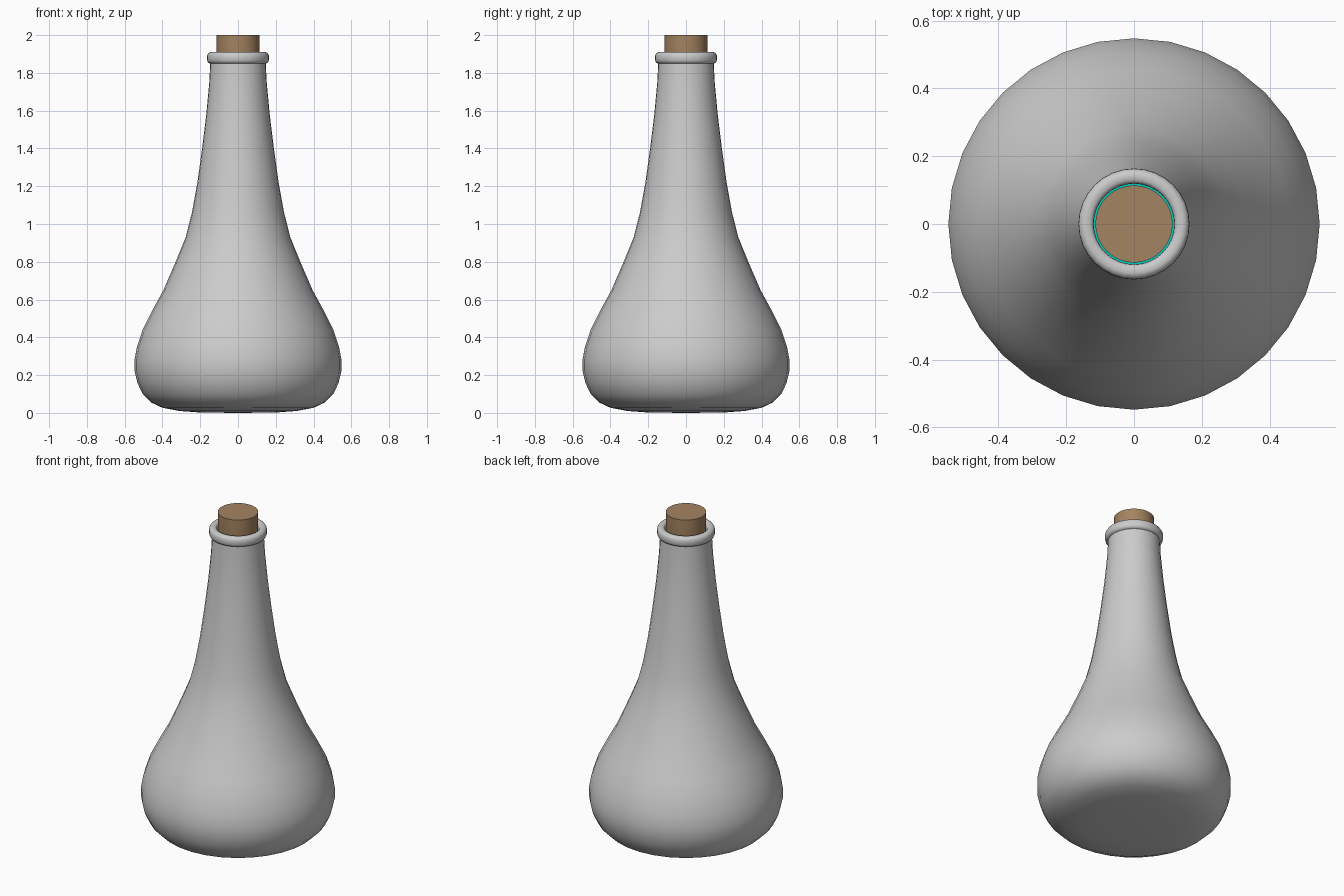
import bpy, bmesh
from math import sin, cos, tau

if "Cube" in bpy.data.objects:
    bpy.data.objects.remove(bpy.data.objects["Cube"])

def lathe(name, profile, sides=32, color=None, angle=0.6):
    """Spin (radius, z) points around the z axis; zero radius makes a pole."""
    bm = bmesh.new()
    rings = []
    for r, z in profile:
        if r == 0:
            rings.append([bm.verts.new((0, 0, z))] * sides)
        else:
            rings.append([bm.verts.new((r * sin(tau * i / sides), r * cos(tau * i / sides), z))
                          for i in range(sides)])
    for a, b in zip(rings, rings[1:]):
        for i in range(sides):
            j = (i + 1) % sides
            bm.faces.new(list(dict.fromkeys((a[i], a[j], b[j], b[i]))))
    bmesh.ops.recalc_face_normals(bm, faces=bm.faces)
    mesh = bpy.data.meshes.new(name)
    bm.to_mesh(mesh)
    bm.free()
    obj = bpy.data.objects.new(name, mesh)
    bpy.context.collection.objects.link(obj)
    if color:
        mat = bpy.data.materials.new(name + "_material")
        mat.diffuse_color = color
        mat.use_nodes = True
        mat.node_tree.nodes["Principled BSDF"].inputs["Base Color"].default_value = mat.diffuse_color
        mesh.materials.append(mat)
    bpy.ops.object.select_all(action='DESELECT')
    obj.select_set(True)
    bpy.context.view_layer.objects.active = obj
    bpy.ops.object.shade_smooth_by_angle(angle=angle)
    return obj

# Flask outer wall, rolled lip and inner wall
outer = [(0, 0), (0.2, 0.002), (0.31, 0.01), (0.4, 0.027), (0.46, 0.055), (0.505, 0.1),
         (0.533, 0.16), (0.547, 0.22), (0.548, 0.28), (0.535, 0.35), (0.505, 0.44),
         (0.455, 0.54), (0.395, 0.65), (0.33, 0.8), (0.277, 0.93), (0.244, 1.06),
         (0.215, 1.22), (0.19, 1.4), (0.168, 1.58), (0.152, 1.75), (0.147, 1.85)]
lip = [(0.158, 1.854), (0.163, 1.865), (0.164, 1.88), (0.163, 1.895), (0.156, 1.906),
       (0.146, 1.91), (0.13, 1.909), (0.121, 1.902), (0.119, 1.89)]
wall = 0.028
inner = [(r - wall, max(z, wall)) for r, z in outer[6:-1]]
inner = [(0, 0.03), (0.3, 0.04), (0.43, 0.075)] + inner
lathe("bottle", outer + lip + inner[::-1], angle=1.2)

# Liquid inside the lower body
liquid = [(r - 0.004 if r else 0, z + 0.004) for r, z in inner if z < 1.1]
lathe("liquid", liquid + [(0, liquid[-1][1])], color=(0.0, 0.6, 0.5, 1))

# Cork plugged into the neck
lathe("cork", [(0, 1.75), (0.108, 1.75), (0.114, 1.91), (0.114, 2.0), (0, 2.0)],
      color=(0.37, 0.23, 0.12, 1))
